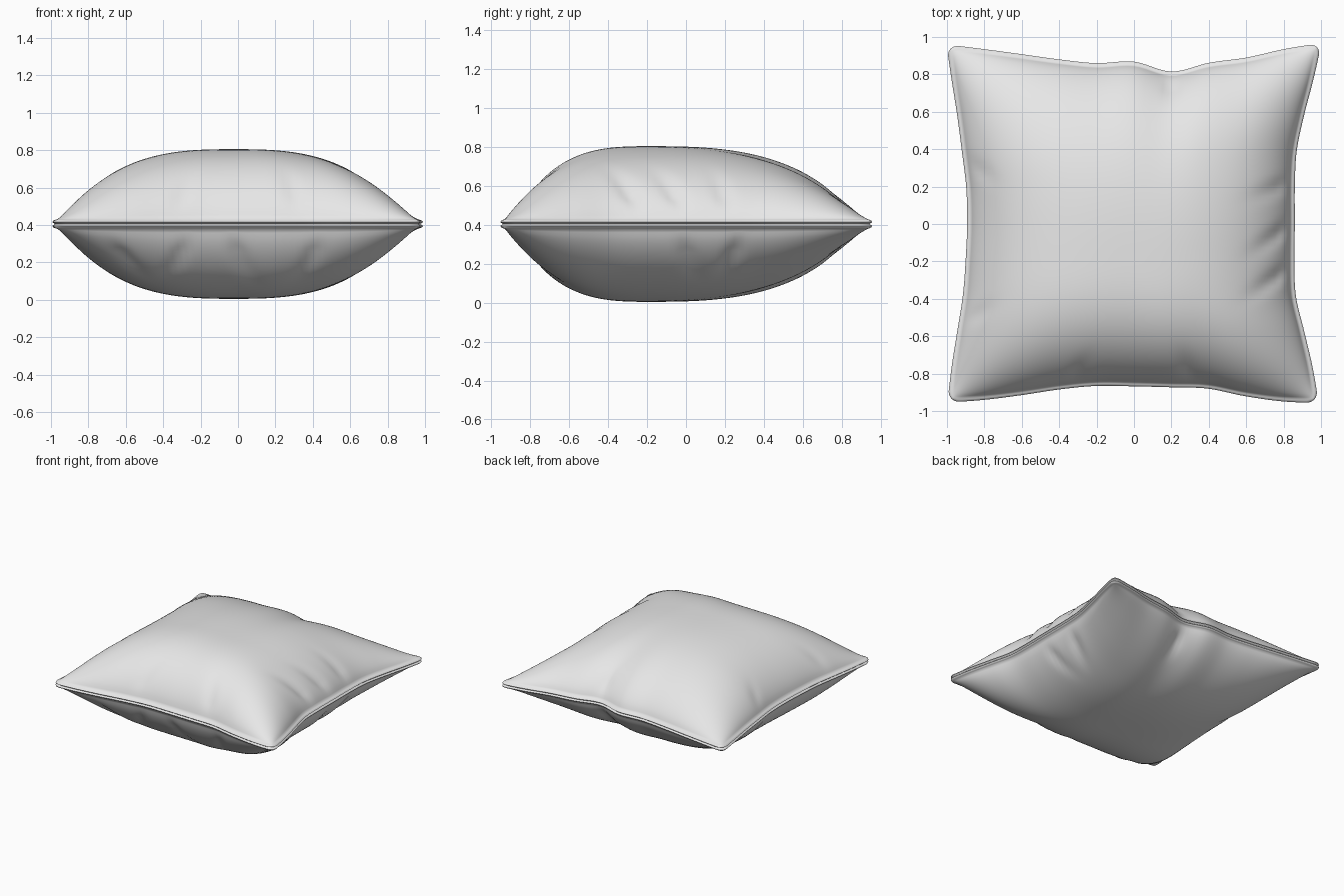
import bpy, bmesh, math

old = bpy.data.objects.get("Cube")
if old:
    bpy.data.objects.remove(old, do_unlink=True)

N = 88            # grid cells per side
MID = 0.405       # seam height
CORNER = 0.07     # corner rounding
LIP = 0.975       # where the seam lip ends and the stuffing begins

# Edge curves, sampled evenly from corner to corner
BACK = [.96, .935, .908, .88, .86, .868, .815, .862, .89, .935, .968]
FRONT = [-.955, -.94, -.915, -.885, -.866, -.868, -.873, -.88, -.92, -.948, -.958]
LEFT = [-.998, -.975, -.945, -.915, -.9, -.892, -.897, -.92, -.945, -.975, -1.003]
RIGHT = [.988, .955, .91, .865, .858, .86, .86, .87, .91, .96, 1.003]

# Fabric folds: x, y, direction in degrees, length, depth
TOP_FOLDS = [(.79, .2, 200, .13, .02), (.78, -.05, 215, .14, .025),
             (.77, -.28, 215, .14, .025), (-.85, .3, -35, .1, .012),
             (-.87, -.5, 30, .12, .012), (-.3, -.8, 60, .1, .012),
             (.3, -.79, 110, .1, .015), (.2, .76, 270, .09, .025)]
BOTTOM_FOLDS = [(-.6, -.78, 50, .12, .02), (-.3, -.8, 125, .12, .02),
                (0, -.79, 60, .13, .025), (.4, -.79, 120, .12, .02),
                (.78, 0, 160, .13, .02), (.78, .25, 200, .13, .025),
                (.2, .75, 270, .1, .03), (-.8, .2, -20, .12, .015)]


def curve(pts, t):
    """Smooth curve through evenly spaced samples, t from -1 to 1."""
    s = (t + 1) / 2 * (len(pts) - 1)
    i = max(0, min(len(pts) - 2, int(s)))
    f = s - i
    b, c = pts[i], pts[i + 1]
    a = pts[i - 1] if i else 2 * b - c
    d = pts[i + 2] if i + 2 < len(pts) else 2 * c - b
    return b + f / 2 * (c - a + f * (2*a - 5*b + 4*c - d + f * (3*(b - c) + d - a)))


def rounded(u, v):
    """Round off the corners of the unit square."""
    c = 1 - CORNER
    a, b = (abs(u) - c) / CORNER, (abs(v) - c) / CORNER
    if a > 0 and b > 0:
        ra, rb = a * math.sqrt(1 - b*b/2), b * math.sqrt(1 - a*a/2)
        u = math.copysign(c + ra * CORNER, u)
        v = math.copysign(c + rb * CORNER, v)
    return u, v


def plan(u, v):
    u, v = rounded(u, v)
    s, t = (u + 1) / 2, (v + 1) / 2
    x = curve(LEFT, v) * (1 - s) + curve(RIGHT, v) * s
    y = curve(FRONT, u) * (1 - t) + curve(BACK, u) * t
    return x, y


def bulge(t, peak=0.0):
    t = max(-1, min(1, t / LIP))
    w = (t - peak) / (1 - peak) if t > peak else (peak - t) / (1 + peak)
    return max(0, 1 - w ** 2.8) ** 0.7


def height(u, v, x, y, folds):
    edge = 1 - max(abs(u), abs(v))
    fill = bulge(u) * bulge(v, -0.23)
    h = 0.01 + 0.014 * (1 - math.exp(-edge / 0.008)) + 0.376 * fill
    for fx, fy, ang, length, depth in folds:
        ca, sa = math.cos(math.radians(ang)), math.sin(math.radians(ang))
        along = ((x - fx) * ca + (y - fy) * sa) / length
        across = ((y - fy) * ca - (x - fx) * sa) / 0.04
        h -= depth * min(1, fill * 3) * math.exp(-along**2 - across**2)
    return h


# Grid spacing tightens toward the seam
steps = [2 * i / N - 1 for i in range(N + 1)]
steps = [0.75 * math.sin(t * math.pi / 2) + 0.25 * t for t in steps]
ring = ([(i, 0) for i in range(N)] + [(N, j) for j in range(N)]
        + [(i, N) for i in range(N, 0, -1)] + [(0, j) for j in range(N, 0, -1)])

bm = bmesh.new()

# Recessed seam line shared by both covers
seam = []
for i, j in ring:
    x, y = plan(steps[i], steps[j])
    seam.append(bm.verts.new((x * 0.985, y * 0.985, MID)))

# Upper and lower covers
for side, folds in ((1, TOP_FOLDS), (-1, BOTTOM_FOLDS)):
    grid = {}
    for i, u in enumerate(steps):
        for j, v in enumerate(steps):
            x, y = plan(u, v)
            z = MID + side * height(u, v, x, y, folds)
            grid[i, j] = bm.verts.new((x, y, z))
    for i in range(N):
        for j in range(N):
            bm.faces.new((grid[i, j], grid[i+1, j], grid[i+1, j+1], grid[i, j+1]))
    for k, key in enumerate(ring):
        n = (k + 1) % len(ring)
        bm.faces.new((grid[key], grid[ring[n]], seam[n], seam[k]))

bmesh.ops.recalc_face_normals(bm, faces=bm.faces[:])
mesh = bpy.data.meshes.new("cushion")
bm.to_mesh(mesh)
bm.free()
cushion = bpy.data.objects.new("cushion", mesh)
bpy.context.collection.objects.link(cushion)

# Plain fabric
fabric = bpy.data.materials.new("light grey fabric")
fabric.use_nodes = True
grey = (0.8, 0.8, 0.8, 1)
fabric.diffuse_color = grey
fabric.node_tree.nodes["Principled BSDF"].inputs["Base Color"].default_value = grey
mesh.materials.append(fabric)

bpy.ops.object.select_all(action="DESELECT")
cushion.select_set(True)
bpy.context.view_layer.objects.active = cushion
bpy.ops.object.shade_smooth_by_angle(angle=math.radians(60))
